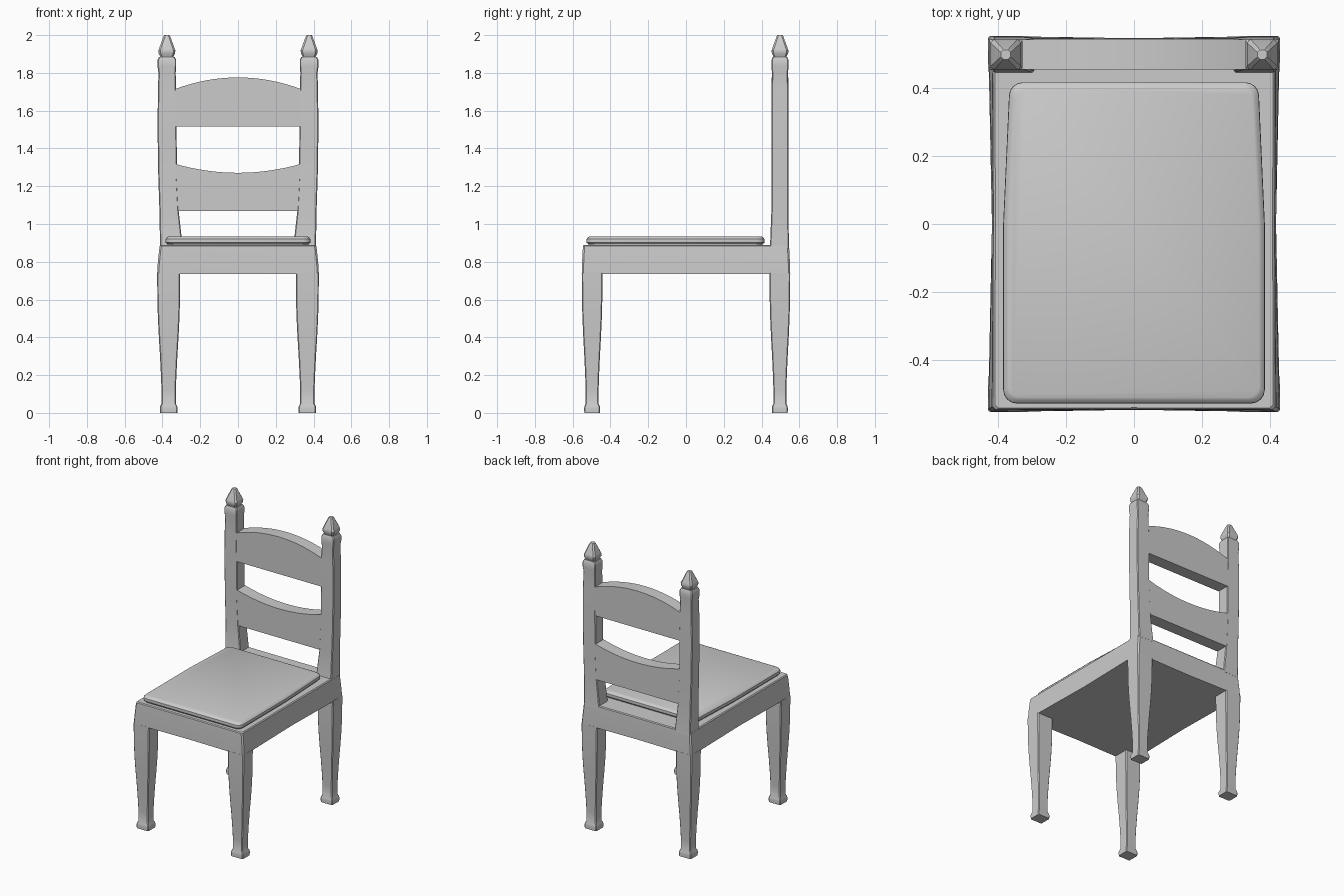
import bpy, bmesh, math

if "Cube" in bpy.data.objects:
    bpy.data.objects.remove(bpy.data.objects["Cube"])


def build(name, rings):
    """Loft equal-length closed rings of 3D points and cap both ends."""
    bm = bmesh.new()
    loops = [[bm.verts.new(p) for p in r] for r in rings]
    n = len(loops[0])
    for a, b in zip(loops, loops[1:]):
        for i in range(n):
            j = (i + 1) % n
            bm.faces.new((a[i], a[j], b[j], b[i]))
    bm.faces.new(loops[0])
    bm.faces.new(loops[-1])
    bmesh.ops.recalc_face_normals(bm, faces=bm.faces)
    me = bpy.data.meshes.new(name)
    bm.to_mesh(me)
    bm.free()
    ob = bpy.data.objects.new(name, me)
    bpy.context.collection.objects.link(ob)
    bpy.ops.object.select_all(action='DESELECT')
    ob.select_set(True)
    bpy.context.view_layer.objects.active = ob
    bpy.ops.object.shade_smooth_by_angle(angle=math.radians(28))
    return ob


def rect(x0, x1, y0, y1, z, c):
    """Rectangle with chamfered corners."""
    return [(x0 + c, y0, z), (x1 - c, y0, z), (x1, y0 + c, z), (x1, y1 - c, z),
            (x1 - c, y1, z), (x0 + c, y1, z), (x0, y1 - c, z), (x0, y0 + c, z)]


def flip(rings, sx, sy=1):
    return [[(x * sx, y * sy, z) for x, y, z in r] for r in rings]


# Legs: square foot, slim ankle, swelling towards the seat (z, half width)
leg_profile = [(0, .046), (.025, .047), (.035, .045), (.05, .038), (.12, .038), (.2, .041),
               (.3, .046), (.4, .052), (.5, .057), (.6, .060), (.74, .061)]
leg = [rect(.367 - h, .367 + h, .497 - .9 * h, .497 + .9 * h, z, .005) for z, h in leg_profile]

# Back posts: (z, inner x, outer x, front y, back y)
post_profile = [(.87, .293, .414, .441, .547), (.89, .294, .413, .445, .545),
                (1.07, .314, .416, .452, .542), (1.25, .323, .422, .453, .542),
                (1.5, .325, .426, .453, .542), (1.7, .327, .424, .453, .542),
                (1.8, .330, .421, .455, .540), (1.835, .327, .426, .452, .543),
                (1.868, .327, .426, .452, .543), (1.885, .335, .418, .460, .535)]
post = [rect(x0, x1, y0, y1, z, .005) for z, x0, x1, y0, y1 in post_profile]

# Finials: bulb rising to a blunt point (z, half width, corner chamfer)
finial_profile = [(1.88, .034, .008), (1.89, .036, .008), (1.903, .043, .010),
                  (1.918, .045, .010), (1.93, .041, .010), (1.96, .030, .009),
                  (1.995, .017, .008), (2.0, .014, .007)]
finial = [rect(.3765 - h, .3765 + h, .4975 - h, .4975 + h, z, c) for z, h, c in finial_profile]

for side, s in (("right", 1), ("left", -1)):
    build(f"back_leg_{side}", flip(leg, s))
    build(f"front_leg_{side}", flip(leg, s, -1))
    build(f"back_post_{side}", flip(post, s))
    build(f"finial_{side}", flip(finial, s))


# Seat frame: solid block with faintly waisted sides
def seat_ring(x, y, z, waist, c=.009):
    w, d = x - waist, y - waist * .6
    return [(-x + c, -y, z), (0, -d, z), (x - c, -y, z), (x, -y + c, z), (w, 0, z), (x, y - c, z),
            (x - c, y, z), (0, d, z), (-x + c, y, z), (-x, y - c, z), (-w, 0, z), (-x, -y + c, z)]


build("seat_frame", [seat_ring(.428, .552, .735, .011), seat_ring(.426, .551, .78, .010),
                     seat_ring(.418, .547, .86, .004), seat_ring(.414, .545, .884, .001),
                     seat_ring(.408, .540, .89, .001)])


# Cushion: rounded trapezoid with a rolled edge
def cushion_ring(z, inset):
    r = .04 - inset * .5
    x, xb, y0, y1 = .384 - inset, .367 - inset, -.527 + inset, .416 - inset
    pts = []
    for cx, cy, a0 in ((x - r, y0 + r, -90), (xb - r, y1 - r, 0),
                       (-xb + r, y1 - r, 90), (-x + r, y0 + r, 180)):
        if a0 == 0:
            pts.append((x, 0, z))
        for i in range(5):
            a = math.radians(a0 + i * 22.5)
            pts.append((cx + r * math.cos(a), cy + r * math.sin(a), z))
        if a0 == 90:
            pts.append((-x, 0, z))
    return pts


build("cushion", [cushion_ring(z, i) for z, i in
                  ((.885, .012), (.893, .010), (.901, .001), (.911, 0), (.921, .001),
                   (.931, .010), (.935, .018))])


# Back slats: flat bottom, curved top edge
def slat(name, z_bottom, z_end, z_mid):
    w, n = .332, 16
    pts = [(-w, z_bottom), (w, z_bottom)]
    for i in range(n + 1):
        t = 1 - 2 * i / n
        pts.append((w * t, z_mid + (z_end - z_mid) * t * t))
    build(name, [[(x, y, z) for x, z in pts] for y in (.4535, .5415)])


slat("top_slat", 1.515, 1.715, 1.776)
slat("middle_slat", 1.068, 1.318, 1.271)
